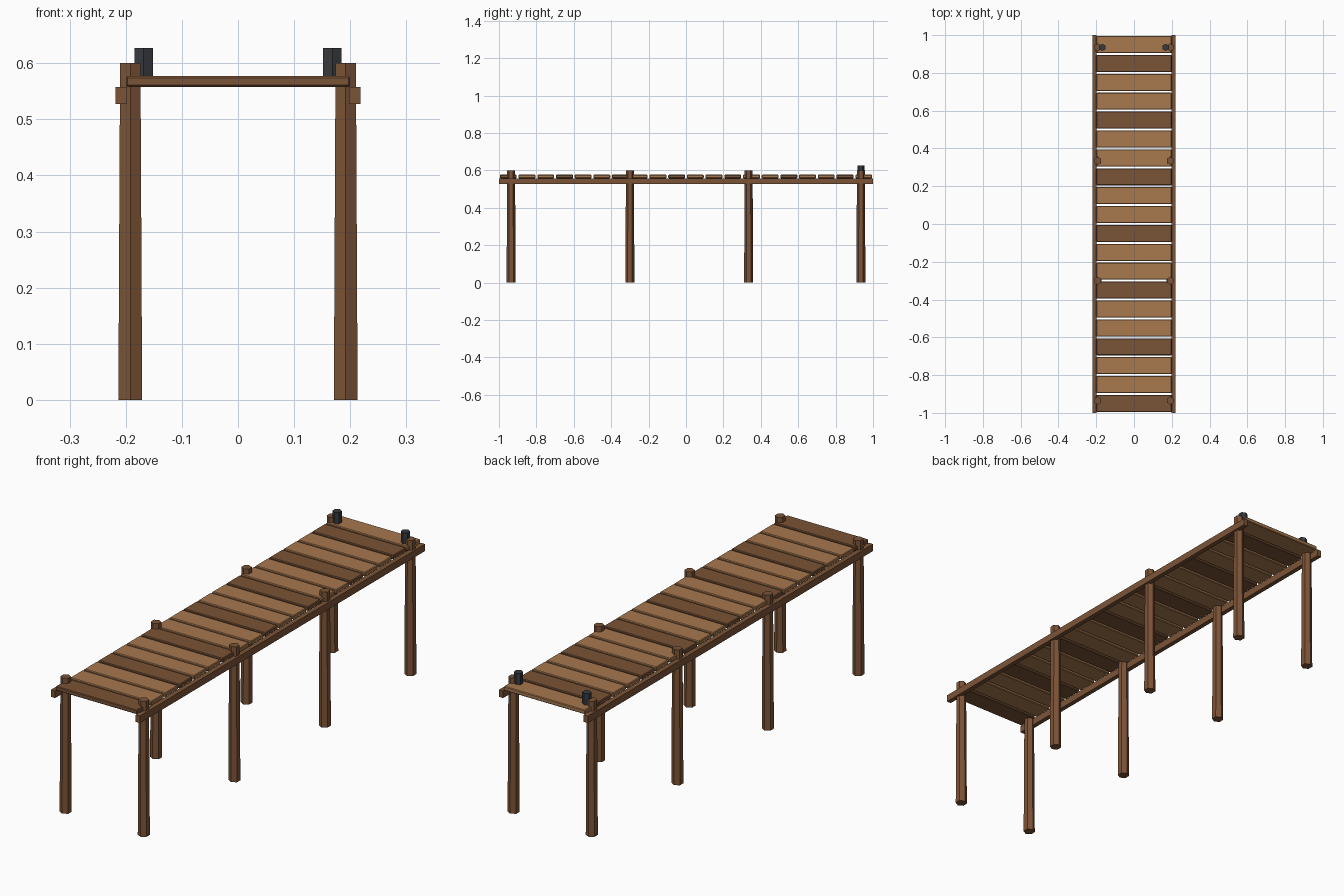
import bpy, math

if "Cube" in bpy.data.objects:
    bpy.data.objects.remove(bpy.data.objects["Cube"])


def mat(name, r, g, b):
    lin = [((c / 255 + 0.055) / 1.055) ** 2.4 for c in (r, g, b)]
    m = bpy.data.materials.new(name)
    m.diffuse_color = (*lin, 1)
    m.use_nodes = True
    m.node_tree.nodes["Principled BSDF"].inputs["Base Color"].default_value = m.diffuse_color
    return m


LIGHT = mat("light plank wood", 168, 120, 78)
DARK = mat("dark plank wood", 122, 83, 54)
POST = mat("post wood", 124, 84, 55)
IRON = mat("dark iron", 56, 58, 63)


def box(name, loc, size, m):
    bpy.ops.mesh.primitive_cube_add(size=1, location=loc)
    o = bpy.context.object
    o.name = name
    o.scale = size
    bpy.ops.object.transform_apply(location=False, rotation=False, scale=True)
    o.data.materials.append(m)
    return o


def hex_post(name, x, y, z0, z1, r0, r1, m):
    # six sides with a corner facing the front
    bpy.ops.mesh.primitive_cone_add(vertices=6, radius1=r0, radius2=r1,
                                    depth=z1 - z0, location=(x, y, (z0 + z1) / 2))
    o = bpy.context.object
    o.name = name
    o.data.materials.append(m)


# deck planks, every third one dark
for i in range(20):
    p = box(f"deck_plank_{i + 1}", (0, -0.95 + 0.1 * i, 0.5675), (0.4, 0.09, 0.019),
            DARK if i % 3 == 0 else LIGHT)
    b = p.modifiers.new("worn edge", "BEVEL")
    b.width = 0.003
    b.segments = 1

for side, s in (("left", -1), ("right", 1)):
    # long side beam
    box(f"{side}_beam", (s * 0.208, 0, 0.5425), (0.021, 2.0, 0.031), POST)
    # support posts, slightly tapered
    for k, y in enumerate((-0.935, -0.30, 0.335, 0.935)):
        hex_post(f"{side}_post_{k + 1}", s * 0.192, y, 0, 0.6, 0.0245, 0.021, POST)
    # mooring bollard at the far end
    hex_post(f"{side}_bollard", s * 0.168, 0.935, 0.573, 0.627, 0.019, 0.019, IRON)
